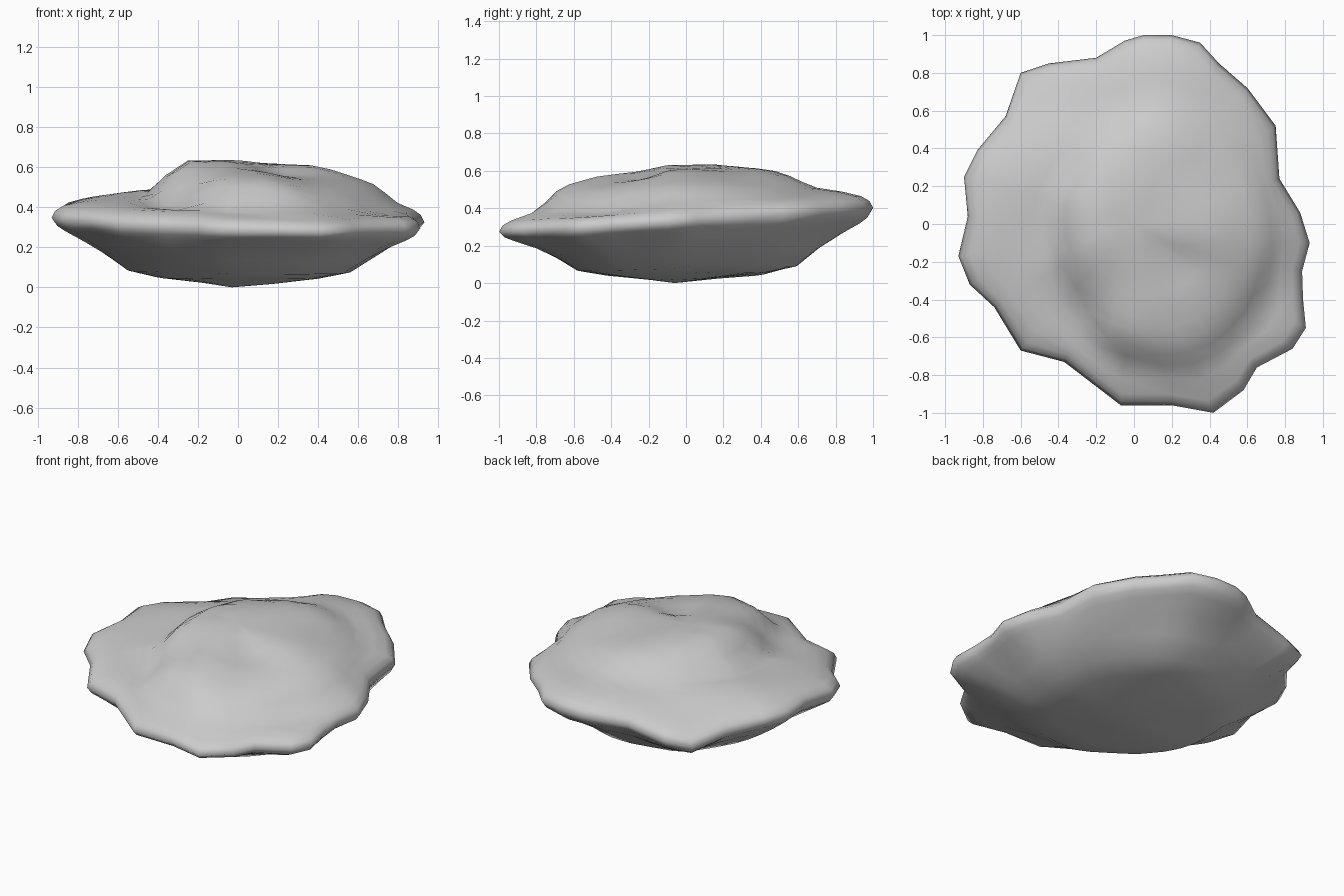
import bpy, bmesh, math
from mathutils import Vector, noise

if "Cube" in bpy.data.objects:
    bpy.data.objects.remove(bpy.data.objects["Cube"])

# Rim outline seen from above
RIM = [(.05, 1), (.2, 1), (.35, .96), (.45, .85), (.6, .72), (.75, .52), (.77, .24),
       (.88, .06), (.93, -.1), (.89, -.25), (.895, -.4), (.91, -.55), (.84, -.66),
       (.65, -.76), (.58, -.88), (.42, -1), (.2, -.96), (-.07, -.96), (-.2, -.86),
       (-.37, -.73), (-.6, -.67), (-.74, -.44), (-.87, -.32), (-.93, -.17), (-.88, .04),
       (-.9, .25), (-.83, .39), (-.68, .57), (-.6, .8), (-.45, .85), (-.2, .88), (-.05, .97)]
N = len(RIM)

# Ring scale -> rise of the upper skirt / drop fraction of the underside
UPPER = [(.98, .035), (.94, .06), (.86, .08), (.79, .092), (.73, .1), (.66, .11),
         (.58, .118), (.5, .122), (.4, .125), (.28, .13), (.14, .13)]
LOWER = [(.97, .12), (.93, .2), (.84, .36), (.73, .53), (.61, .75), (.45, .85), (.2, .93)]

# Dents and bumps on the upper face: x, y, radius, height
DENTS = [(-.28, -.42, .15, -.07), (.23, -.2, .12, -.04), (.66, -.45, .1, -.04),
         (.07, -.82, .09, -.03), (.1, -.45, .15, .02), (.5, .3, .12, -.02),
         (.35, -.8, .1, .02), (.15, .45, .22, .035), (.4, -.02, .16, .02)]


def smooth(a, b, t):
    t = min(1, max(0, (t - a) / (b - a)))
    return t * t * (3 - 2 * t)


# Tilted rim that sags at the back left
def rim_z(x, y):
    sag = .11 * math.exp(-((x + .58) ** 2 + (y - .8) ** 2) / .16)
    return .345 + .065 * y - .015 * x - sag


def wobble(x, y, seed):
    return noise.noise(Vector((x * 3, y * 3, seed)))


# Rim lobes fade out towards the middle of the rock
def ring_xy(i, s):
    r = [math.hypot(*RIM[(i + k) % N]) for k in range(-3, 4)]
    fade = 1 - smooth(.75, .98, s)
    k = s * (1 + fade * (sum(r) / 7 / r[3] - 1))
    return RIM[i][0] * k, RIM[i][1] * k


# Upper face: gentle skirt with an off-centre raised hump
def top_z(x, y, rx, ry, rise):
    skirt = rim_z(rx, ry) + rise
    inner = 1 - smooth(.5, .9, math.hypot(x, y))
    skirt += (.345 + .065 * y + rise - skirt) * inner
    d = math.hypot((x - .18) / .58, (y + .07) / .7)
    hump = (.63 - .03 * max(0, x + .05) - .2 * max(0, x) ** 2
            - .2 * max(0, -.1 - y) - .15 * max(0, y - .15))
    m = 1 - smooth(.8, 1.1, d + .1 * wobble(x, y, 4))
    z = skirt + (max(hump, skirt) - skirt) * m
    for cx, cy, r, h in DENTS:
        z += h * math.exp(-((x - cx) ** 2 + (y - cy) ** 2) / (r * r))
    return z + .012 * wobble(x, y, 7) * min(1, rise / .1)


# Underside: tapering bowl with slight facets
def bottom_z(x, y, rx, ry, drop):
    z = rim_z(rx, ry) * (1 - drop)
    return max(.004, z + .03 * wobble(x, y, 11) * math.sin(math.pi * drop))


bm = bmesh.new()
rim = [bm.verts.new((x, y, rim_z(x, y))) for x, y in RIM]


def shell(rings, height, apex):
    prev = rim
    for s, value in rings:
        ring = []
        for i in range(N):
            x, y = ring_xy(i, s)
            ring.append(bm.verts.new((x, y, height(x, y, *RIM[i], value))))
        for i in range(N):
            j = (i + 1) % N
            bm.faces.new((prev[i], prev[j], ring[j], ring[i]))
        prev = ring
    tip = bm.verts.new(apex)
    for i in range(N):
        bm.faces.new((prev[i], prev[(i + 1) % N], tip))


shell(UPPER, top_z, (0, 0, .625))
shell(LOWER, bottom_z, (-.03, -.06, 0))
bmesh.ops.recalc_face_normals(bm, faces=bm.faces)

mesh = bpy.data.meshes.new("flat_rock")
bm.to_mesh(mesh)
bm.free()
rock = bpy.data.objects.new("flat_rock", mesh)
bpy.context.collection.objects.link(rock)
for p in mesh.polygons:
    p.use_smooth = True
